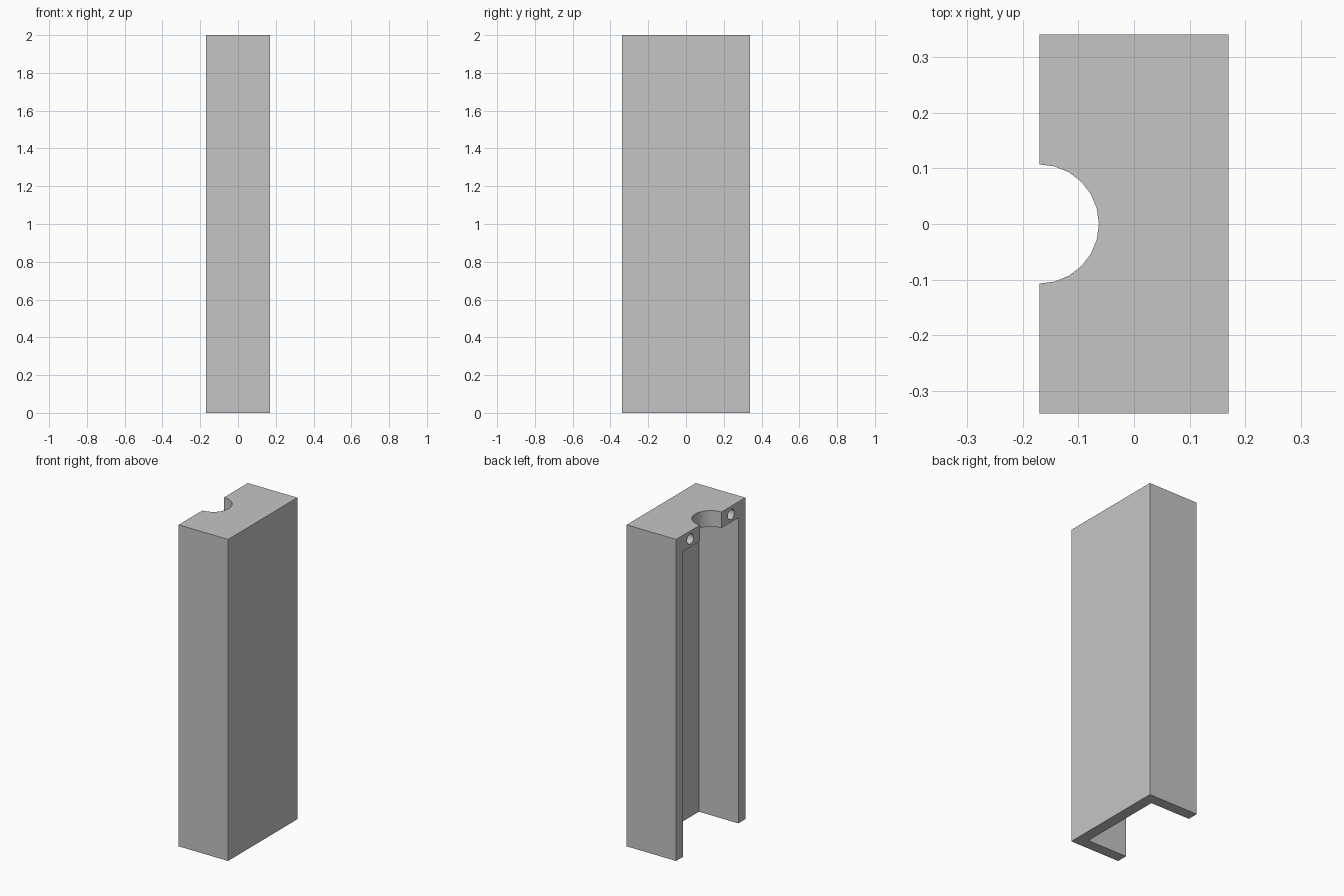
import bpy
import math

if "Cube" in bpy.data.objects:
    bpy.data.objects.remove(bpy.data.objects["Cube"], do_unlink=True)

HEIGHT, HALF_X, HALF_Y = 2.0, 0.17, 0.34
WALL = 0.068        # thickness of the three upright walls
CAP = 0.1           # thickness of the solid top

grey = bpy.data.materials.new("plain grey")
colour = (0.56, 0.56, 0.56, 1)
grey.use_nodes = True
grey.diffuse_color = colour
grey.node_tree.nodes["Principled BSDF"].inputs["Base Color"].default_value = colour


def box(name, low, high):
    centre = [(a + b) / 2 for a, b in zip(low, high)]
    bpy.ops.mesh.primitive_cube_add(size=1, location=centre)
    obj = bpy.context.object
    obj.name = name
    obj.scale = [b - a for a, b in zip(low, high)]
    bpy.ops.object.transform_apply(location=True, rotation=True, scale=True)
    return obj


def rod(name, radius, depth, location, rotation=(0, 0, 0)):
    bpy.ops.mesh.primitive_cylinder_add(vertices=24, radius=radius, depth=depth,
                                        location=location, rotation=rotation)
    obj = bpy.context.object
    obj.name = name
    bpy.ops.object.transform_apply(location=True, rotation=True, scale=True)
    return obj


def cut(target, cutter):
    cutter.hide_render = True
    mod = target.modifiers.new(cutter.name, "BOOLEAN")
    mod.operation = "DIFFERENCE"
    mod.solver = "EXACT"
    mod.object = cutter
    bpy.context.view_layer.objects.active = target
    bpy.ops.object.modifier_apply(modifier=mod.name)
    bpy.data.objects.remove(cutter, do_unlink=True)


# Outer block
body = box("channel_housing", (-HALF_X, -HALF_Y, 0), (HALF_X, HALF_Y, HEIGHT))
body.data.materials.append(grey)

# Long channel, open at the side and the bottom
cut(body, box("channel_cutter", (-HALF_X - 0.1, -HALF_Y + WALL, -0.1),
              (HALF_X - WALL, HALF_Y - WALL, HEIGHT - CAP)))

# Half-round notch through the top
cut(body, rod("notch_cutter", 0.107, 0.4, (-HALF_X, 0, HEIGHT)))

# Pair of screw holes in the edge of the top
for side in (-1, 1):
    cut(body, rod("screw_hole_cutter", 0.032, 0.4,
                  (-HALF_X, side * 0.2, HEIGHT - CAP / 2), (0, math.pi / 2, 0)))

# Smooth the round cuts, keep the corners sharp
bpy.ops.object.select_all(action="DESELECT")
body.select_set(True)
bpy.context.view_layer.objects.active = body
bpy.ops.object.shade_smooth_by_angle(angle=math.radians(30))
